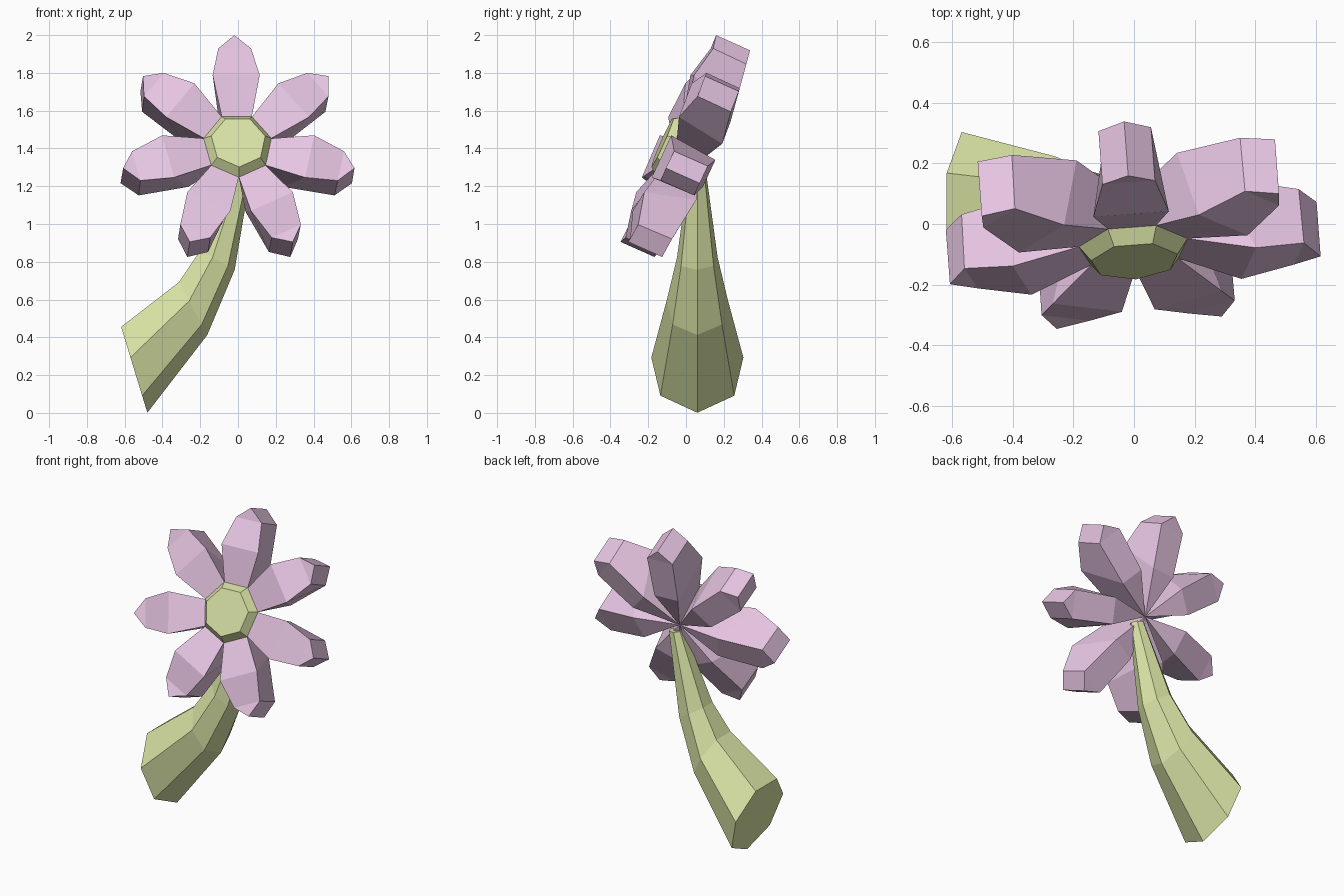
import bpy, bmesh
from math import sin, cos, pi, radians
from mathutils import Matrix, Vector

cube = bpy.data.objects.get("Cube")
if cube:
    bpy.data.objects.remove(cube, do_unlink=True)

SIDES = 7
STEP = 2 * pi / SIDES


def material(name, color):
    mat = bpy.data.materials.new(name)
    mat.use_nodes = True
    mat.diffuse_color = (*color, 1)
    mat.node_tree.nodes["Principled BSDF"].inputs["Base Color"].default_value = (*color, 1)
    return mat


def loft(name, rings, mat, cap_start=True, cap_end=True):
    """Skin rings of equal point count, then weld collapsed points."""
    bm = bmesh.new()
    loops = [[bm.verts.new(p) for p in ring] for ring in rings]
    n = len(loops[0])
    for a, b in zip(loops, loops[1:]):
        for i in range(n):
            j = (i + 1) % n
            bm.faces.new((a[i], a[j], b[j], b[i]))
    if cap_start:
        bm.faces.new(loops[0][::-1])
    if cap_end:
        bm.faces.new(loops[-1])
    bmesh.ops.remove_doubles(bm, verts=bm.verts, dist=0.0005)
    bmesh.ops.recalc_face_normals(bm, faces=bm.faces)
    mesh = bpy.data.meshes.new(name)
    bm.to_mesh(mesh)
    bm.free()
    mesh.materials.append(mat)
    obj = bpy.data.objects.new(name, mesh)
    bpy.context.collection.objects.link(obj)
    return obj


pink = material("petal pink", (0.79, 0.555, 0.76))
green = material("leaf green", (0.69, 0.765, 0.375))

# Flower head frame: local z is the facing direction, tilted up and slightly sideways
head = (Matrix.Translation((0, -0.096, 1.424))
        @ Matrix.Rotation(radians(4.3), 4, "Z")
        @ Matrix.Rotation(radians(66), 4, "X"))

# Petals: (radius, half width, depth) of the front edge and of the back edge
BACK = Vector((0, 0, -0.20))
sections = [((0.385, 0.125, 0.030), (0.277, 0.080, -0.245)),
            ((0.557, 0.087, -0.008), (0.553, 0.087, -0.203)),
            ((0.630, 0.0, 0.0), (0.630, 0.0, -0.197))]
petal_rings = [[(-0.079, 0.164, -0.02), (0.079, 0.164, -0.02), BACK, BACK]]
for (fr, fw, fd), (br, bw, bd) in sections:
    petal_rings.append([(-fw, fr, fd), (fw, fr, fd), (bw, br, bd), (-bw, br, bd)])
for k in range(SIDES):
    petal = loft(f"petal_{k + 1}", petal_rings, pink, False, False)
    petal.matrix_world = head @ Matrix.Rotation(k * STEP, 4, "Z")


# Raised flower centre with a bevelled rim
def disc_ring(radius, depth):
    return [(radius * sin((i + 0.5) * STEP), radius * cos((i + 0.5) * STEP), depth)
            for i in range(SIDES)]


centre = loft("flower_centre",
              [disc_ring(0.15, -0.06), disc_ring(0.185, -0.02), disc_ring(0.147, 0.03)], green)
centre.matrix_world = head

# Curved tapering stem: centre x, centre z, radius, lean of the axis from vertical
stem_path = [(-0.553, 0.240, 0.250, 73),
             (-0.241, 0.560, 0.167, 62),
             (-0.113, 0.812, 0.110, 30),
             (0.027, 1.290, 0.045, 8)]
stem_rings = []
for x, z, radius, lean in stem_path:
    down = Vector((cos(radians(lean)), 0, -sin(radians(lean))))
    side = Vector((0, 1, 0))
    mid = Vector((x, 0.06, z))
    stem_rings.append([mid + radius * (down * cos(i * STEP) + side * sin(i * STEP))
                       for i in range(SIDES)])
loft("stem", stem_rings, green)
